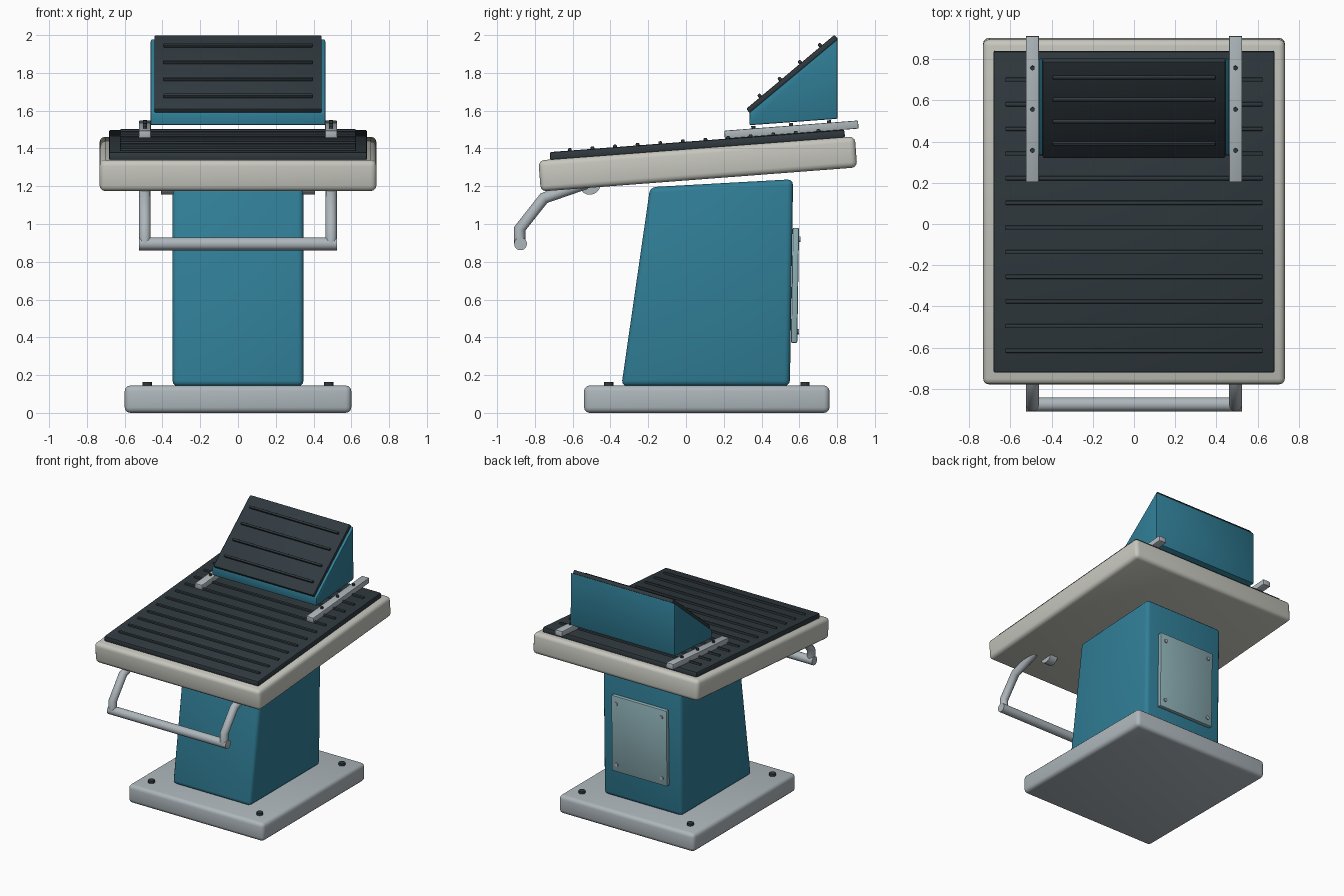
import bpy, bmesh
from math import radians, pi
from mathutils import Matrix, Vector

if "Cube" in bpy.data.objects:
    bpy.data.objects.remove(bpy.data.objects["Cube"])


def material(name, r, g, b):
    m = bpy.data.materials.new(name)
    m.diffuse_color = (r, g, b, 1)
    m.use_nodes = True
    m.node_tree.nodes["Principled BSDF"].inputs["Base Color"].default_value = m.diffuse_color
    return m


TEAL = material("teal_paint", 0.03, 0.21, 0.31)
RUBBER = material("dark_rubber", 0.03, 0.042, 0.05)
SHELL = material("deck_shell", 0.57, 0.57, 0.52)
METAL = material("metal", 0.42, 0.47, 0.50)
PLATE = material("panel", 0.26, 0.42, 0.45)


def finish(bm, name, mat, matrix, bevel=0.0, segments=2):
    if bevel:
        bmesh.ops.bevel(bm, geom=bm.edges[:], offset=bevel, segments=segments,
                        profile=0.5, affect='EDGES', clamp_overlap=True)
    bmesh.ops.recalc_face_normals(bm, faces=bm.faces)
    me = bpy.data.meshes.new(name)
    bm.to_mesh(me)
    bm.free()
    me.materials.append(mat)
    ob = bpy.data.objects.new(name, me)
    ob.matrix_world = matrix
    bpy.context.collection.objects.link(ob)
    bpy.ops.object.select_all(action='DESELECT')
    ob.select_set(True)
    bpy.context.view_layer.objects.active = ob
    bpy.ops.object.shade_smooth_by_angle(angle=radians(35))
    return ob


def box(name, loc, size, mat, frame=Matrix(), bevel=0.0, segments=2):
    bm = bmesh.new()
    bmesh.ops.create_cube(bm, size=1)
    bmesh.ops.scale(bm, vec=size, verts=bm.verts)
    return finish(bm, name, mat, frame @ Matrix.Translation(loc), bevel, segments)


def cylinder(name, loc, radius, depth, mat, axis='Z', frame=Matrix(), sides=16):
    bm = bmesh.new()
    bmesh.ops.create_cone(bm, cap_ends=True, segments=sides, radius1=radius,
                          radius2=radius, depth=depth)
    turn = {'Z': Matrix(), 'X': Matrix.Rotation(pi / 2, 4, 'Y'),
            'Y': Matrix.Rotation(pi / 2, 4, 'X')}[axis]
    return finish(bm, name, mat, frame @ Matrix.Translation(loc) @ turn)


def prism(name, profile, half_width, mat, bevel, segments=2):
    """Extrude a (y, z) profile across x."""
    bm = bmesh.new()
    face = bm.faces.new([bm.verts.new((-half_width, y, z)) for y, z in profile])
    ext = bmesh.ops.extrude_face_region(bm, geom=[face])
    verts = [v for v in ext["geom"] if isinstance(v, bmesh.types.BMVert)]
    bmesh.ops.translate(bm, vec=(2 * half_width, 0, 0), verts=verts)
    return finish(bm, name, mat, Matrix(), bevel, segments)


def tube(name, points, radius, mat):
    cu = bpy.data.curves.new(name, 'CURVE')
    cu.dimensions = '3D'
    cu.bevel_depth = radius
    cu.bevel_resolution = 4
    cu.use_fill_caps = True
    sp = cu.splines.new('POLY')
    sp.points.add(len(points) - 1)
    for p, co in zip(sp.points, points):
        p.co = (*co, 1)
    cu.materials.append(mat)
    ob = bpy.data.objects.new(name, cu)
    bpy.context.collection.objects.link(ob)


# Base slab with anchor bolts
box("base", (0, 0.11, 0.0725), (1.2, 1.3, 0.145), METAL, bevel=0.03, segments=3)
for x in (-0.48, 0.48):
    for y in (-0.41, 0.63):
        cylinder("anchor_bolt", (x, y, 0.152), 0.025, 0.024, RUBBER)

# Pedestal
prism("pedestal", [(-0.342, 0.142), (0.55, 0.142), (0.567, 1.237), (-0.19, 1.195)],
      0.347, TEAL, 0.03, 3)

# Rear access panel with screws
back = Matrix.Translation((0, 0.577, 0.675)) @ Matrix.Rotation(radians(-0.9), 4, 'X')
box("access_panel", (0, 0, 0), (0.49, 0.034, 0.61), PLATE, back, 0.008)
for x in (-0.2, 0.2):
    for z in (-0.245, 0.245):
        cylinder("panel_screw", (x, 0.018, z), 0.014, 0.014, METAL, 'Y', back, 12)

# Tilted deck with ribbed tread pad
deck = Matrix.Translation((0, 0.0625, 1.318)) @ Matrix.Rotation(radians(4.35), 4, 'X')
box("deck", (0, 0, 0), (1.466, 1.68, 0.165), SHELL, deck, 0.03, 3)
box("deck_pad", (0, 0.005, 0.1), (1.366, 1.565, 0.044), RUBBER, deck, 0.01)
for i in range(12):
    box("deck_rib", (0, -0.67 + 0.12 * i, 0.125), (1.25, 0.02, 0.02), RUBBER, deck, 0.006)

# Adjustment rails and bolts, either side of the wedge
for x in (-0.493, 0.493):
    box("rail", (x, 0.508, 0.1435), (0.064, 0.71, 0.043), METAL, deck, 0.005)
    for y in (0.308, 0.508, 0.71):
        cylinder("rail_bolt", (x, y, 0.168), 0.011, 0.02, RUBBER, 'Z', deck, 12)

# Rear foot wedge with ribbed face
prism("wedge", [(0.335, 1.523), (0.803, 1.557), (0.803, 1.98), (0.335, 1.59)],
      0.463, TEAL, 0.008)
slope = Matrix.Translation((0, 0.562, 1.794)) @ Matrix.Rotation(radians(40), 4, 'X')
box("wedge_pad", (0, 0, 0), (0.886, 0.61, 0.03), RUBBER, slope, 0.007)
for i in range(4):
    box("wedge_rib", (0, -0.206 + 0.139 * i, 0.02), (0.79, 0.018, 0.026), RUBBER, slope, 0.006)

# Front hand grip: cross bar, bent arms and mounting bosses under the deck
cylinder("grip_bar", (0, -0.876, 0.895), 0.034, 1.05, METAL, 'X', sides=20)
for s in (-1, 1):
    tube("grip_arm", [(s * 0.493, -0.88, 0.895), (s * 0.493, -0.88, 0.975),
                      (s * 0.493, -0.752, 1.137), (s * 0.493, -0.53, 1.215)], 0.031, METAL)
    cylinder("grip_boss", (s * 0.375, -0.51, 1.213), 0.058, 0.065, METAL, 'X', sides=20)
